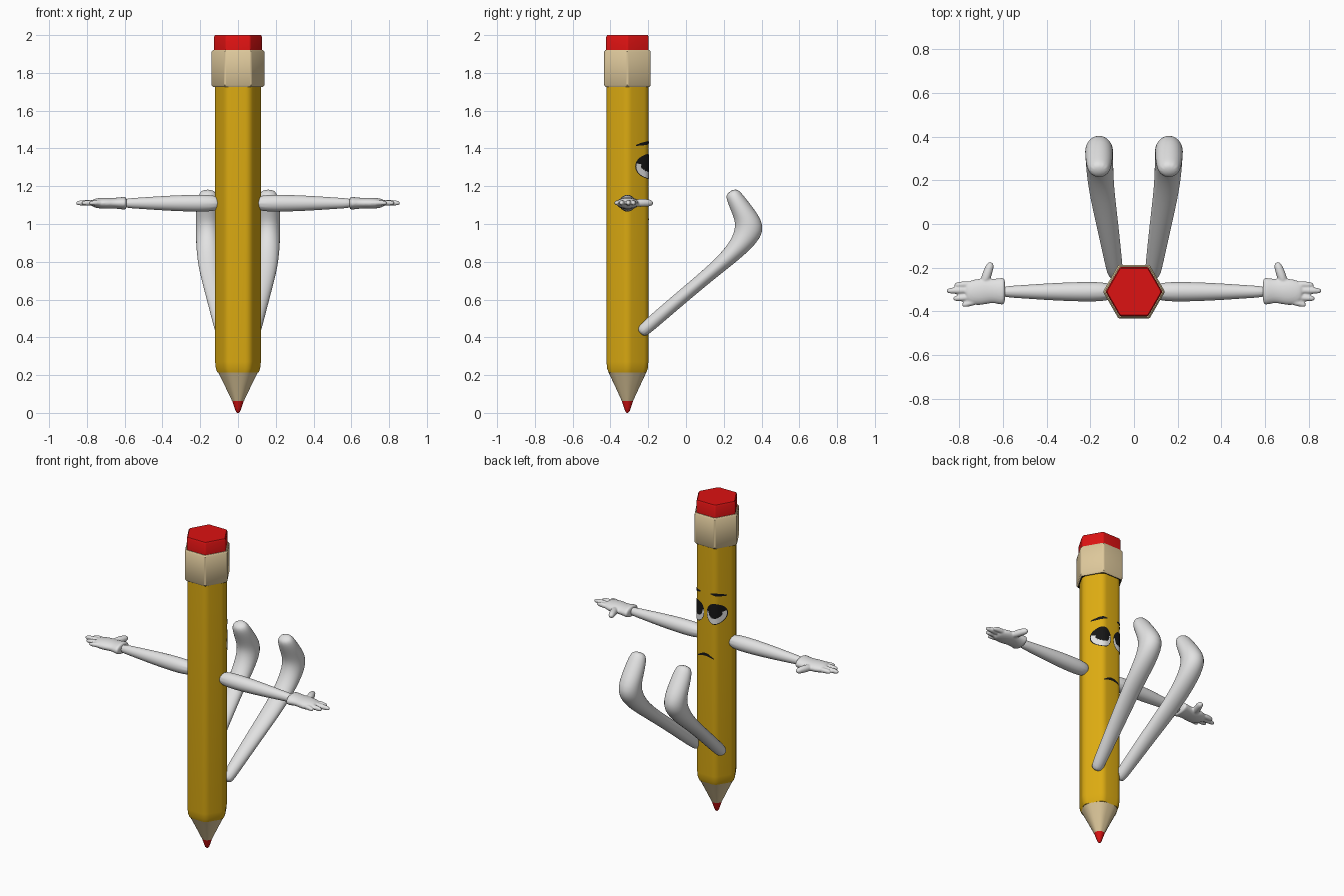
import bpy, bmesh
from math import sin, cos, pi, radians, hypot
from mathutils import Vector

if "Cube" in bpy.data.objects:
    bpy.data.objects.remove(bpy.data.objects["Cube"])

AXIS_Y = -0.31


def material(name, rgb):
    m = bpy.data.materials.new(name)
    m.use_nodes = True
    m.diffuse_color = (*rgb, 1)
    m.node_tree.nodes["Principled BSDF"].inputs["Base Color"].default_value = (*rgb, 1)
    return m


YELLOW = material("yellow paint", (0.72, 0.41, 0.006))
WOOD = material("pale wood", (0.73, 0.58, 0.33))
RED = material("red", (0.72, 0.006, 0.006))
WHITE = material("white", (0.76, 0.76, 0.76))
BLACK = material("black", (0.008, 0.008, 0.008))


def finish(name, bm, mats, angle=180):
    mesh = bpy.data.meshes.new(name)
    bm.to_mesh(mesh)
    bm.free()
    ob = bpy.data.objects.new(name, mesh)
    bpy.context.collection.objects.link(ob)
    for m in mats:
        mesh.materials.append(m)
    mesh.shade_smooth()
    if angle < 180:
        mesh.set_sharp_from_angle(angle=radians(angle))
    return ob


def loft(bm, rings):
    """Skin a list of equal vertex rings and cap both ends."""
    for a, b in zip(rings, rings[1:]):
        for i in range(len(a)):
            j = (i + 1) % len(a)
            bm.faces.new((a[i], a[j], b[j], b[i]))
    bm.faces.new(rings[0][::-1])
    bm.faces.new(rings[-1])
    bmesh.ops.recalc_face_normals(bm, faces=bm.faces)


def hex_part(name, profile, mats, rounding, angle=35):
    """Hexagonal column with rounded corners; profile is (radius, z)."""
    bm = bmesh.new()
    rings = []
    for r, z in profile:
        ring = []
        fillet = r * rounding
        for corner in range(6):
            a = corner * pi / 3
            mid = r - fillet / cos(pi / 6)
            for k in range(5):
                t = a + (k / 4 - 0.5) * pi / 3
                ring.append(bm.verts.new((mid * cos(a) + fillet * cos(t),
                                          AXIS_Y + mid * sin(a) + fillet * sin(t), z)))
        rings.append(ring)
    loft(bm, rings)
    return finish(name, bm, mats, angle)


def add_tube(bm, stations, side, sides=12):
    """Elliptical tube; stations are (x, y, z, half width along side, other half width)."""
    pts = [Vector(s[:3]) for s in stations]
    rings = []
    for i, s in enumerate(stations):
        before = (pts[i] - pts[max(i - 1, 0)]).normalized()
        after = (pts[min(i + 1, len(pts) - 1)] - pts[i]).normalized()
        tangent = (before + after).normalized()
        a = Vector(side)
        a = (a - tangent * a.dot(tangent)).normalized()
        b = tangent.cross(a)
        ring = []
        for k in range(sides):
            t = 2 * pi * k / sides
            ring.append(bm.verts.new(pts[i] + 1.05 * (a * s[3] * cos(t) + b * s[4] * sin(t))))
        rings.append(ring)
    loft(bm, rings)


def subdivide(ob):
    ob.modifiers.new("smooth", 'SUBSURF').levels = 2
    ob.modifiers["smooth"].render_levels = 2


def mirror(ob):
    ob.modifiers.new("mirror", 'MIRROR')


# Pencil: tip, sharpened wood, barrel, collar, eraser
hex_part("pencil_tip", [(0.004, 0), (0.013, 0.008), (0.022, 0.03), (0.034, 0.062)], [RED], 0.75)
hex_part("sharpened_wood", [(0.034, 0.062), (0.075, 0.14), (0.116, 0.215)], [WOOD], 0.6)
barrel = hex_part("barrel", [(0.116, 0.215), (0.124, 0.235), (0.128, 0.27), (0.128, 1.74)],
                  [YELLOW], 0.35)
collar = hex_part("collar", [(0.134, 1.725), (0.142, 1.735), (0.142, 1.912), (0.134, 1.922)],
                  [WOOD, BLACK], 0.1)
for f in collar.data.polygons:
    f.material_index = int(f.normal.z < -0.9)
hex_part("eraser", [(0.13, 1.9), (0.13, 1.99), (0.124, 2.0)], [RED], 0.1)

# Arms
bm = bmesh.new()
add_tube(bm, [(0.08, AXIS_Y, 1.11, 0.042, 0.042), (0.22, AXIS_Y, 1.11, 0.046, 0.046),
              (0.4, AXIS_Y, 1.11, 0.038, 0.038), (0.52, AXIS_Y, 1.11, 0.029, 0.029),
              (0.62, AXIS_Y, 1.11, 0.024, 0.024)], (0, 1, 0))
arms = finish("arms", bm, [WHITE])
subdivide(arms)
mirror(arms)

# Gloved hands: flared cuff and palm, four fingers, thumb
bm = bmesh.new()
add_tube(bm, [(0.588, -0.308, 1.11, 0.062, 0.034), (0.605, -0.308, 1.11, 0.062, 0.034),
              (0.65, -0.306, 1.11, 0.052, 0.027), (0.70, -0.31, 1.11, 0.062, 0.03),
              (0.75, -0.315, 1.11, 0.055, 0.026), (0.775, -0.317, 1.11, 0.04, 0.018)], (0, 1, 0))
fingers = [(0.74, -0.275, 0.825, -0.28, 0.016), (0.74, -0.303, 0.862, -0.306, 0.017),
           (0.74, -0.335, 0.83, -0.342, 0.016), (0.71, -0.352, 0.79, -0.373, 0.015),
           (0.69, -0.28, 0.652, -0.172, 0.023)]
for x0, y0, x1, y1, r in fingers:
    xm, ym = x0 + 0.6 * (x1 - x0), y0 + 0.6 * (y1 - y0)
    add_tube(bm, [(x0, y0, 1.11, r, r), (xm, ym, 1.113, r, r),
                  (x1, y1, 1.11, r * 0.7, r * 0.7)], (0, 0, 1), 8)
hands = finish("hands", bm, [WHITE])
subdivide(hands)
fuse = hands.modifiers.new("fuse", 'REMESH')
fuse.mode = 'VOXEL'
fuse.voxel_size = 0.005
fuse.use_smooth_shade = True
relax = hands.modifiers.new("relax", 'SMOOTH')
relax.factor = 0.5
relax.iterations = 5
mirror(hands)

# Legs, raised, with the feet bent back
bm = bmesh.new()
add_tube(bm, [(0.082, -0.245, 0.42, 0.034, 0.032), (0.09, -0.2, 0.46, 0.038, 0.036),
              (0.122, 0, 0.632, 0.05, 0.036), (0.15, 0.16, 0.765, 0.058, 0.037),
              (0.158, 0.27, 0.865, 0.062, 0.05), (0.16, 0.352, 0.972, 0.064, 0.088),
              (0.16, 0.305, 1.06, 0.062, 0.056), (0.16, 0.262, 1.13, 0.056, 0.046),
              (0.16, 0.237, 1.178, 0.04, 0.034)], (1, 0, 0))
legs = finish("legs", bm, [WHITE])
subdivide(legs)
mirror(legs)


def face_plate(name, shape, nu, nv, mats, rule=None, both=True):
    """Thin painted patch laid on the back of the barrel; shape maps u, v to x, z."""
    bm = bmesh.new()
    grid = []
    for i in range(nu + 1):
        row = []
        for j in range(nv + 1):
            x, z = shape(i / nu, j / nv)
            row.append(bm.verts.new((x, 0, z)))
        grid.append(row)
    for i in range(nu):
        for j in range(nv):
            bm.faces.new((grid[i][j], grid[i + 1][j], grid[i + 1][j + 1], grid[i][j + 1]))
    bmesh.ops.remove_doubles(bm, verts=bm.verts, dist=1e-5)
    for f in bm.faces:
        f.normal_update()
        if f.normal.y < 0:
            f.normal_flip()
        if rule:
            c = f.calc_center_median()
            f.material_index = int(rule(c.x, c.z))
    ob = finish(name, bm, mats)
    if both:
        mirror(ob)
    wrap = ob.modifiers.new("lay_on_barrel", 'SHRINKWRAP')
    wrap.target = barrel
    wrap.wrap_method = 'PROJECT'
    wrap.wrap_mode = 'ABOVE_SURFACE'
    wrap.use_project_y = True
    wrap.use_positive_direction = False
    wrap.use_negative_direction = True
    wrap.offset = 0.003
    return ob


# Eyes: white with heavy black lid and pupil
def eye_shape(u, v):
    return 0.057 + 0.048 * v * cos(2 * pi * u), 1.305 + 0.066 * v * sin(2 * pi * u)


def eye_black(x, z):
    rim = hypot((x - 0.057) / 0.048, (z - 1.305) / 0.066) > 0.93
    return z > 1.318 or rim or hypot(x - 0.055, z - 1.31) < 0.033


def brow_shape(u, v):
    return 0.035 + 0.067 * u, 1.432 - 0.016 * u * u + 0.018 * (v - 0.5) * sin(pi * (0.1 + 0.8 * u))


def mouth_shape(u, v):
    return 0.11 * (u - 0.5), 1.02 + 0.018 * sin(pi * u) + 0.018 * (v - 0.5) * sin(pi * (0.1 + 0.8 * u))


face_plate("eyes", eye_shape, 48, 16, [WHITE, BLACK], eye_black)
face_plate("eyebrows", brow_shape, 16, 2, [BLACK])
face_plate("mouth", mouth_shape, 16, 2, [BLACK], both=False)
